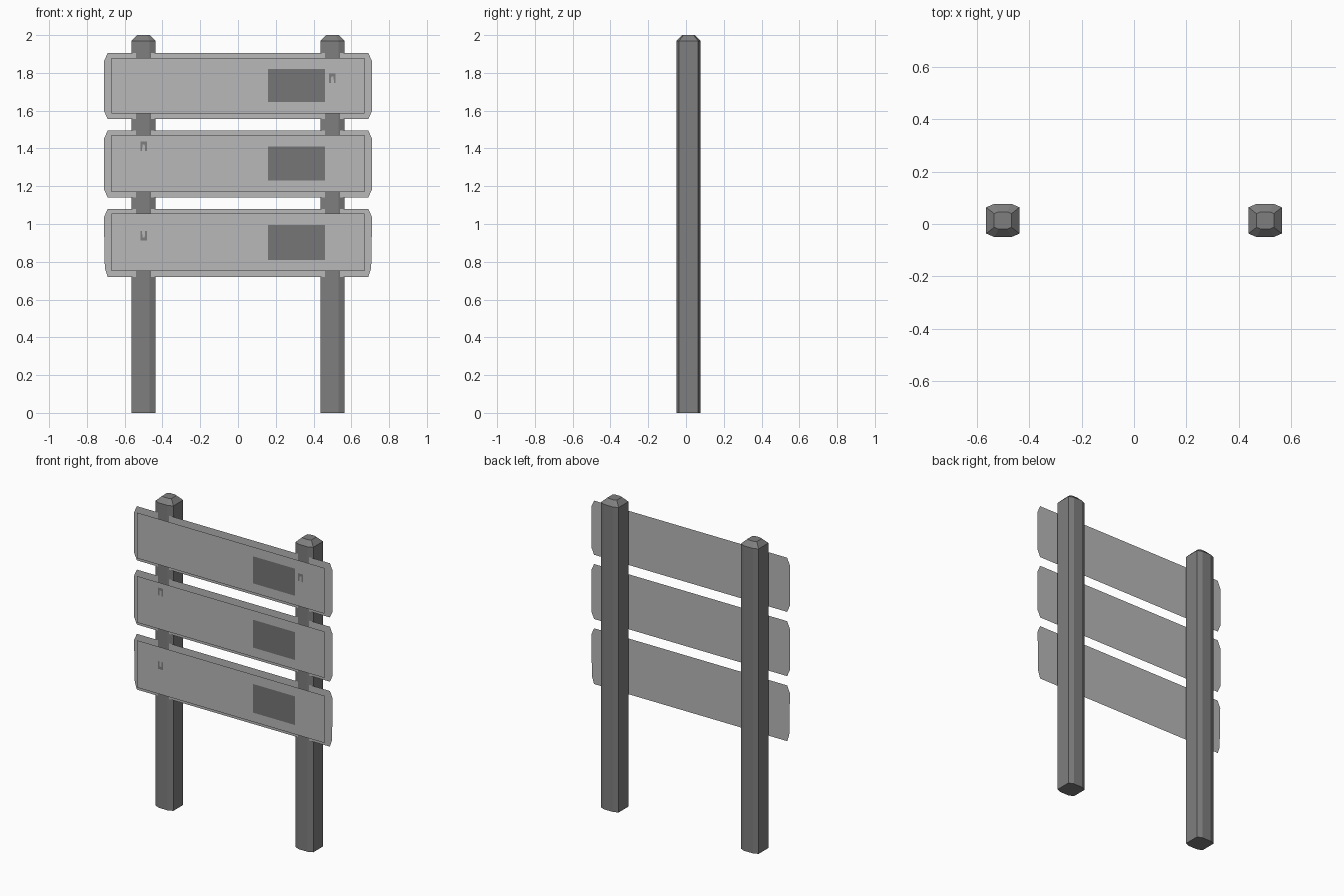
import bpy
import bmesh

cube = bpy.data.objects.get("Cube")
if cube:
    bpy.data.objects.remove(cube, do_unlink=True)


def material(name, value):
    mat = bpy.data.materials.new(name)
    colour = (value, value, value, 1)
    mat.diffuse_color = colour
    mat.use_nodes = True
    mat.node_tree.nodes["Principled BSDF"].inputs["Base Color"].default_value = colour
    return mat


BOARD = material("light grey board", 0.48)
POST = material("dark grey post", 0.21)
PANEL = material("dark grey panel", 0.18)


def finish(name, bm, mat):
    mesh = bpy.data.meshes.new(name)
    bm.to_mesh(mesh)
    bm.free()
    mesh.materials.append(mat)
    obj = bpy.data.objects.new(name, mesh)
    bpy.context.collection.objects.link(obj)
    return obj


def sheet(name, outline, y, mat):
    """Flat sheet facing the front, outline given as (x, z) points."""
    bm = bmesh.new()
    face = bm.faces.new([bm.verts.new((x, y, z)) for x, z in outline])
    bm.normal_update()
    if face.normal.y > 0:
        face.normal_flip()
    return finish(name, bm, mat)


def rectangle(x0, x1, z0, z1):
    return [(x0, z0), (x1, z0), (x1, z1), (x0, z1)]


# Posts: flat sides, bulged front and back, bevelled cap
def post(name, cx):
    cy, half, shoulder = 0.0135, 0.0635, 0.05
    quarter = [(half, shoulder), (0.032, half)]
    section = quarter + [(-x, y) for x, y in reversed(quarter)]
    section += [(-x, -y) for x, y in section]
    bm = bmesh.new()
    rings = []
    for z, top in ((0, False), (1.97, False), (2.0, True)):
        ring = []
        for x, y in section:
            if top:
                # the cap closes to a small square
                x, y = x * 0.52, y * 0.52
            ring.append(bm.verts.new((cx + x, cy + y, z)))
        rings.append(ring)
    for low, high in zip(rings, rings[1:]):
        for i in range(len(section)):
            j = (i + 1) % len(section)
            bm.faces.new((low[i], low[j], high[j], high[i]))
    bm.faces.new(rings[-1])
    bm.faces.new(list(reversed(rings[0])))
    bmesh.ops.recalc_face_normals(bm, faces=bm.faces)
    return finish(name, bm, POST)


post("left_post", 0.5)
post("right_post", -0.5)


# Boards: rear sheet with clipped corners, raised face sheet, dark panel
def board(name, z0, z1, tilt):
    side = [(0.69, z0), (0.71 - tilt, z0 + 0.045), (0.71, z1 - 0.045), (0.69, z1)]
    outline = side + [(-x, z) for x, z in reversed(side)]
    sheet(name + "_board_back", outline, -0.047, BOARD)
    sheet(name + "_board_face", rectangle(-0.67, 0.67, z0 + 0.03, z1 - 0.025),
          -0.0755, BOARD)
    sheet(name + "_panel", rectangle(0.16, 0.46, z0 + 0.09, z1 - 0.085), -0.0765, PANEL)


board("top", 1.555, 1.905, 0)
board("middle", 1.14, 1.495, 0)
board("bottom", 0.72, 1.08, 0.005)


# Small forked fasteners on the boards
def fastener(name, x, z, up):
    half = [(0.017, -0.025), (0.017, 0.025)]
    inner = [(0.008, -0.025), (0.006, 0.008)]
    fork = half + [(-a, b) for a, b in reversed(half)]
    fork += [(-a, b) for a, b in inner] + [(a, b) for a, b in reversed(inner)]
    sheet(name, [(x + a, z + b * up) for a, b in fork], -0.0765, POST)


fastener("top_fastener", 0.5, 1.772, 1)
fastener("middle_fastener", -0.5, 1.412, 1)
fastener("bottom_fastener", -0.5, 0.937, -1)
